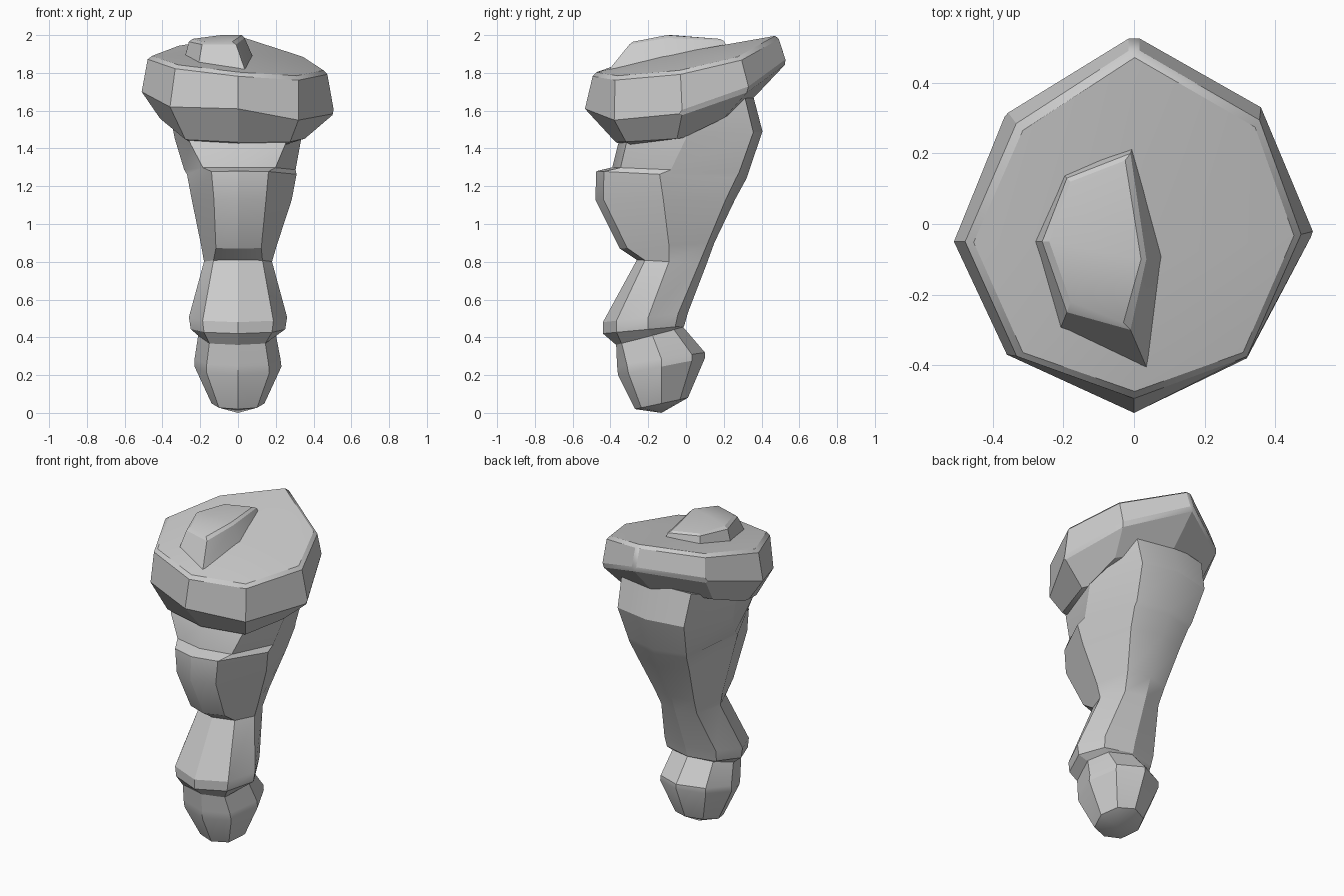
import bpy, bmesh, math


def loft(name, rings, bottom=None, top=None, angle=28, bevel=0):
    """Skin stacked rings of equal size; ends close flat or to a centre point."""
    bm = bmesh.new()
    loops = [[bm.verts.new(p) for p in r] for r in rings]
    n = len(loops[0])
    for a, b in zip(loops, loops[1:]):
        for i in range(n):
            j = (i + 1) % n
            bm.faces.new((a[i], a[j], b[j], b[i]))
    for loop, tip in ((loops[0], bottom), (loops[-1], top)):
        if tip is None:
            bm.faces.new(loop)
        else:
            c = bm.verts.new(tip)
            for i in range(n):
                bm.faces.new((loop[i], loop[(i + 1) % n], c))
    bmesh.ops.recalc_face_normals(bm, faces=bm.faces)
    mesh = bpy.data.meshes.new(name)
    bm.to_mesh(mesh)
    bm.free()
    ob = bpy.data.objects.new(name, mesh)
    bpy.context.collection.objects.link(ob)
    bpy.ops.object.select_all(action='DESELECT')
    ob.select_set(True)
    bpy.context.view_layer.objects.active = ob
    if bevel:
        mod = ob.modifiers.new("edge_bevel", 'BEVEL')
        mod.width = bevel
        mod.limit_method = 'ANGLE'
        mod.angle_limit = math.radians(50)
    bpy.ops.object.shade_smooth_by_angle(angle=math.radians(angle))
    return ob


def section(yf, zf, yb, zb, ym, xl, xr, kf=0.76, kb=0.7, w=0.72):
    """Tilted eight-sided section from its front, back and side extents."""
    pts = []
    for sx, sy in ((0, -1), (w, -kf), (1, 0), (.7, kb), (0, 1), (-.7, kb), (-1, 0), (-w, -kf)):
        x = sx * (xr if sx > 0 else xl)
        y = ym + (abs(sy) * (yf - ym) if sy < 0 else sy * (yb - ym))
        pts.append((x, y, zf + (zb - zf) * (y - yf) / (yb - yf)))
    return pts


# bulbous foot tip, up to the ankle crease
loft("foot", [
    section(-.27, .02, .01, .08, -.13, .14, .14),
    section(-.36, .20, .10, .29, -.13, .23, .23, .76),
    section(-.365, .25, .10, .32, -.13, .23, .225, .78),
    section(-.37, .365, -.02, .46, -.18, .21, .20, .85),
], bottom=(0, -.13, 0))

# flared lower leg and wide trunk with a front ledge
loft("leg", [
    section(-.37, .36, -.02, .45, -.18, .21, .20, .85),
    section(-.44, .42, -.01, .46, -.20, .25, .25, .7, .75),
    section(-.44, .48, .01, .53, -.20, .26, .26, .7, .75),
    section(-.26, .81, .11, .79, -.09, .18, .18, .75, .8),
    section(-.35, .87, .15, .90, -.09, .195, .205, .85, .85, .6),
    section(-.48, 1.13, .26, 1.13, -.12, .245, .285, .88, .87, .52),
    section(-.475, 1.28, .32, 1.24, -.14, .27, .31, .88, .88, .52),
    section(-.39, 1.30, .33, 1.27, -.08, .285, .305, .86, .88, .65),
    section(-.36, 1.42, .405, 1.49, 0, .335, .335, .88, .88, .75),
    section(-.34, 1.46, .35, 1.70, 0, .36, .34, .88, .88, .75),
])

# slanted eight-sided cap
under = [(0, -.36, 1.42), (.27, -.31, 1.42), (.34, -.05, 1.44), (.31, .20, 1.56),
         (0, .36, 1.67), (-.33, .20, 1.63), (-.40, -.05, 1.54), (-.27, -.31, 1.43)]
rim = [(0, -.535, 1.61), (.32, -.38, 1.55), (.51, -.02, 1.585), (.36, .335, 1.71),
       (0, .54, 1.86), (-.36, .32, 1.80), (-.51, -.05, 1.70), (-.36, -.37, 1.62)]
shoulder = [(0, -.49, 1.80), (.32, -.375, 1.78), (.47, -.03, 1.81), (.355, .29, 1.885),
            (0, .495, 2.0), (-.33, .28, 1.945), (-.475, -.05, 1.89), (-.33, -.375, 1.84)]
loft("cap", [under, rim, shoulder], top=(.05, -.10, 1.895), angle=20, bevel=.018)

# raised faceted pad on the cap
base = [(0, .23, 1.91), (-.20, .14, 1.90), (-.285, -.05, 1.87),
        (-.21, -.30, 1.84), (.035, -.405, 1.82), (.09, -.09, 1.86)]
lip = [(-.01, .20, 1.97), (-.19, .13, 1.97), (-.26, -.05, 1.965),
       (-.19, -.25, 1.95), (-.01, -.30, 1.95), (.035, -.10, 1.985)]
crown = [(-.025, .18, 1.98), (-.18, .12, 1.98), (-.24, -.05, 1.98),
         (-.18, -.22, 1.965), (-.03, -.28, 1.965), (.02, -.10, 2.0)]
loft("top_pad", [base, lip, crown], top=(-.09, -.08, 2.0), angle=25)
